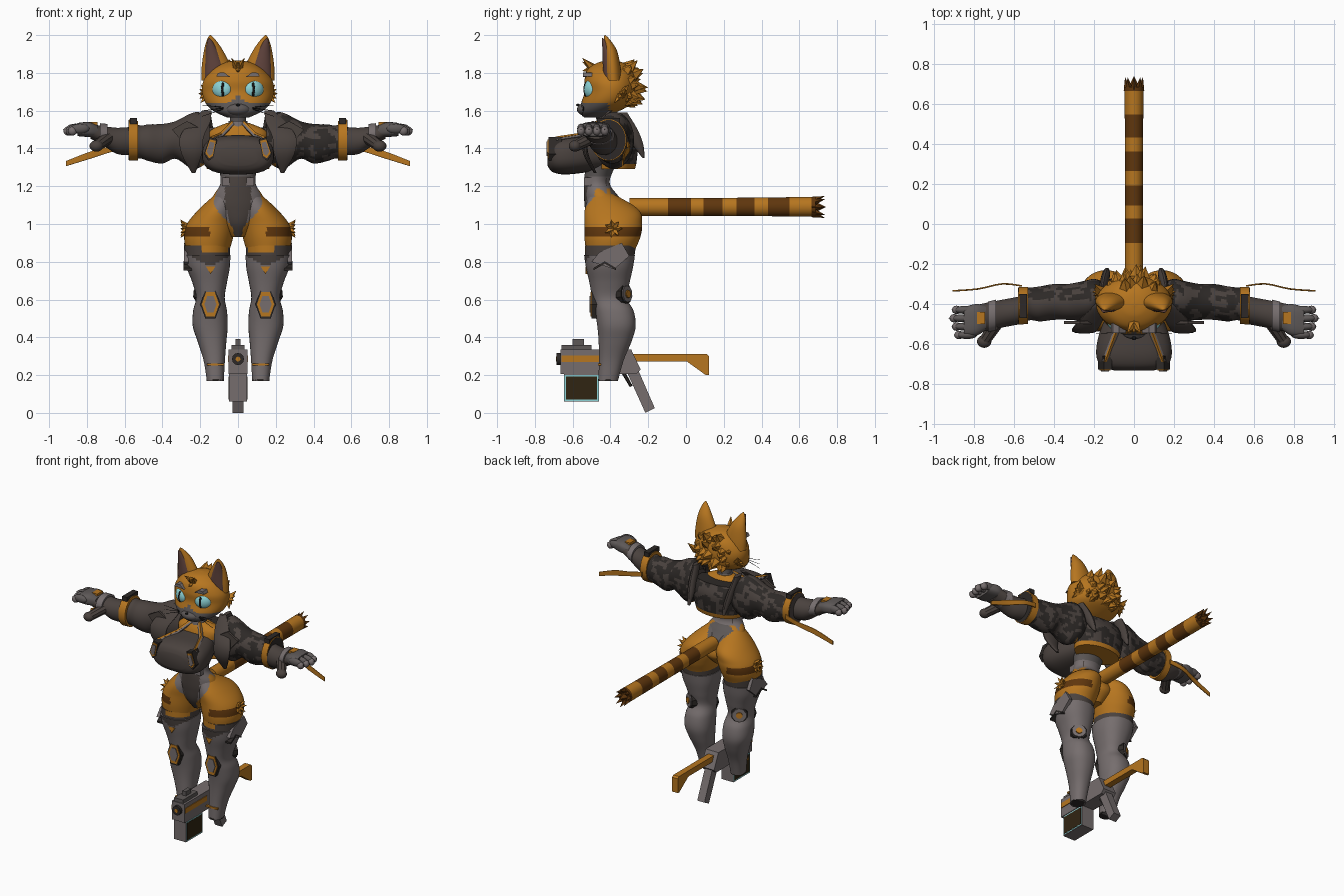
import bpy, bmesh, math, random
from mathutils import Vector, Matrix, noise

if "Cube" in bpy.data.objects:
    bpy.data.objects.remove(bpy.data.objects["Cube"])
random.seed(4)
SIDES = ((1, "left"), (-1, "right"))

COLOURS = {"orange fur": (.47, .18, .014), "brown fur": (.115, .037, .004),
           "charcoal cloth": (.068, .054, .048), "dark camo": (.026, .022, .02),
           "grey armour": (.18, .155, .155), "mid grey": (.11, .098, .096),
           "teal": (.27, .66, .68), "black": (.006, .006, .006),
           "inner ear": (.12, .058, .048), "magazine brown": (.03, .018, .006)}
MATS = {}
for label, rgb in COLOURS.items():
    m = bpy.data.materials.new(label)
    m.use_nodes = True
    m.diffuse_color = (*rgb, 1)
    m.node_tree.nodes["Principled BSDF"].inputs["Base Color"].default_value = (*rgb, 1)
    MATS[label] = m


def finish(name, bm, mat, rule=None):
    """Turn a bmesh into an object, painted by rule and smooth except at sharp edges."""
    bmesh.ops.recalc_face_normals(bm, faces=bm.faces)
    slots = [mat]
    for f in bm.faces:
        f.smooth = True
        c = rule and rule(f.calc_center_median())
        if c:
            if c not in slots:
                slots.append(c)
            f.material_index = slots.index(c)
    for e in bm.edges:
        e.smooth = len(e.link_faces) == 2 and e.calc_face_angle(0) < .6
    me = bpy.data.meshes.new(name)
    bm.to_mesh(me)
    bm.free()
    for c in slots:
        me.materials.append(MATS[c])
    bpy.context.collection.objects.link(bpy.data.objects.new(name, me))


def loft(name, mat, rings, axis="z", s=1, n=24, k=4, p=2, rule=None):
    """Skin through rings (position, centre a, centre b, radius a, radius b)."""
    R = [Vector(r) for r in rings]
    path = []
    for i in range(len(R) - 1):
        a, b, c, d = R[max(i - 1, 0)], R[i], R[i + 1], R[min(i + 2, len(R) - 1)]
        for j in range(k):
            t = j / k
            path.append(.5 * (2 * b + (c - a) * t + (2 * a - 5 * b + 4 * c - d) * t * t
                              + (3 * b - a - 3 * c + d) * t ** 3))
    path.append(R[-1])
    bm, rows = bmesh.new(), []
    for t, ca, cb, ra, rb in path:
        row = []
        for i in range(n):
            w = 2 * math.pi * (i + .5) / n
            x, y = math.cos(w), math.sin(w)
            u = ca + ra * math.copysign(abs(x) ** (2 / p), x)
            v = cb + rb * math.copysign(abs(y) ** (2 / p), y)
            q = {"z": (u, v, t), "y": (u, t, v), "x": (t, u, v)}[axis]
            row.append(bm.verts.new((q[0] * s, q[1], q[2])))
        rows.append(row)
    for lo, hi in zip(rows, rows[1:]):
        for i in range(n):
            bm.faces.new((lo[i], lo[(i + 1) % n], hi[(i + 1) % n], hi[i]))
    bm.faces.new(rows[0])
    bm.faces.new(rows[-1])
    finish(name, bm, mat, rule)


def blob(name, mat, loc, size, turn=0):
    bm = bmesh.new()
    M = Matrix.Translation(loc) @ Matrix.Rotation(turn, 4, "Z") @ Matrix.Diagonal((*size, 1))
    bmesh.ops.create_uvsphere(bm, u_segments=24, v_segments=14, radius=1, matrix=M)
    finish(name, bm, mat)


def prism(name, mat, pts, d0, d1, axis="x", s=1):
    """Extrude an outline between two depths along x or y."""
    bm = bmesh.new()
    ends = [[bm.verts.new((d * s, u, v) if axis == "x" else (u * s, d, v)) for u, v in pts]
            for d in (d0, d1)]
    for e in ends:
        bm.faces.new(e)
    for i in range(len(pts)):
        j = (i + 1) % len(pts)
        bm.faces.new((ends[0][i], ends[0][j], ends[1][j], ends[1][i]))
    finish(name, bm, mat)


def box(name, mat, x0, x1, y0, y1, z0, z1, s=1):
    prism(name, mat, [(y0, z0), (y1, z0), (y1, z1), (y0, z1)], x0, x1, "x", s)


def rods(name, mat, items, n=6):
    """Tapered rods (start, end, radius, end radius) joined in one object."""
    bm = bmesh.new()
    for a, b, r0, r1 in items:
        a, b = Vector(a), Vector(b)
        M = Matrix.Translation((a + b) / 2) @ (b - a).to_track_quat("Z", "Y").to_matrix().to_4x4()
        bmesh.ops.create_cone(bm, cap_ends=True, segments=n, radius1=r0, radius2=r1,
                              depth=(b - a).length, matrix=M)
    finish(name, bm, mat)


def hexagon(u, v, a, b):
    return [(u - a, v), (u - a * .5, v - b), (u + a * .5, v - b),
            (u + a, v), (u + a * .5, v + b), (u - a * .5, v + b)]


# Paint rules
def camo(c):
    if c.z < 1.32 and abs(c.x) < .2:
        return "orange fur"
    if (c.x > 0 or c.y > -.38) and noise.noise(Vector((c.x * 24, c.y * 24, c.z * 32))) > -.05:
        return "dark camo"


def suit(c):
    x, w = abs(c.x), .018 + (c.z - .94) * .34
    if c.z > 1.44:
        return "orange fur"
    if c.y < -.42 and .93 < c.z < 1.25 and x < min(w, .07):
        return "charcoal cloth"
    if c.z > 1.19:
        return "grey armour" if c.z < 1.25 else "mid grey"
    if c.y < -.42 and 1 < c.z and x < w + .05 * math.sin((c.z - 1) / .19 * math.pi):
        return "grey armour"
    if c.y > -.4 and c.z > 1.06 and x < .01 + (c.z - 1.06) * .8:
        return "mid grey"


def thigh_paint(c):
    if .935 < c.z < .985 and abs(c.x) > .15:
        return "brown fur"
    return suit(c)


def boot_paint(c):
    if c.y < -.44 and c.z > .77 + abs(abs(c.x) - .145) * .6:
        return "charcoal cloth"


def band_paint(c):
    if c.y < -.46 and abs(c.x) < .19 and c.z > .85:
        return "orange fur"


def face_paint(c):
    if c.y < -.41 and c.z < 1.64 + max(0, .04 - abs(c.x) * .8):
        return "mid grey"


def tail_paint(c):
    if c.y > .665 or any(a < c.y < a + w for a, w in ((-.095, .125), (.095, .095), (.27, .095), (.435, .11))):
        return "brown fur"


# Head and face
loft("head", "orange fur", [(1.565, 0, -.49, .06, .05), (1.595, 0, -.46, .125, .1),
     (1.64, 0, -.42, .172, .135), (1.7, 0, -.4, .19, .137), (1.76, 0, -.4, .182, .138),
     (1.82, 0, -.4, .135, .12), (1.855, 0, -.4, .07, .065), (1.865, 0, -.4, .01, .01)],
     n=48, k=9, rule=face_paint)
blob("muzzle", "mid grey", (0, -.525, 1.607), (.068, .052, .036))
blob("nose", "black", (0, -.572, 1.63), (.011, .01, .007))
ear = [(1.76, .112, -.385, .082, .045), (1.83, .115, -.39, .078, .044), (1.92, .13, -.4, .05, .034),
       (1.98, .143, -.42, .02, .014), (2, .147, -.43, .002, .002)]
for s, side in SIDES:
    loft(side + "_ear", "orange fur", ear, s=s)
    loft(side + "_inner_ear", "inner ear", [(z - .015, x + .006, y - .013, a * .74, b * .85)
         for z, x, y, a, b in ear], s=s)
    blob(side + "_eye_rim", "black", (s * .085, -.492, 1.713), (.063, .034, .06), s * .55)
    blob(side + "_eye", "teal", (s * .083, -.498, 1.713), (.058, .04, .054), s * .5)
    blob(side + "_pupil", "black", (s * .08, -.531, 1.713), (.011, .012, .038), s * .4)
    prism(side + "_brow", "grey armour", [(.04, 1.778), (.075, 1.803), (.105, 1.8), (.115, 1.782), (.08, 1.782)],
          -.545, -.47, "y", s)
    rods(side + "_whiskers", "black", [((s * .06, -.54, 1.615), (s * .19, -.55, 1.57 + .03 * i), .0025, .001)
         for i in range(3)])
    rods(side + "_cheek_fluff", "orange fur", [((s * .16, -.34, 1.69), (s * (.21 - .006 * abs(i)), -.34 + .02 * i,
         1.69 + .025 * i), .028, 0) for i in (-2, -1, 0, 1, 2)], 4)
locks = [((0, -.49, 1.82), (x, -.55, 1.83 + z), .028, 0) for x, z in ((0, .03), (-.035, .05), (.035, .05), (0, -.02))]
for i in range(34):
    a, h = random.uniform(-1, 1), random.uniform(-.75, .85)
    d = Vector((math.sin(a) * math.cos(h), math.cos(a) * math.cos(h), math.sin(h)))
    root = Vector((0, -.4, 1.725)) + Vector((d.x * .13, d.y * .1, d.z * .11))
    tip = root + Vector((d.x * .04, d.y * .1, d.z * .07 + random.uniform(-.02, .03)))
    locks.append((root, tip, .055, 0))
rods("hair_tufts", "orange fur", locks, 5)

# Body
loft("neck", "mid grey", [(1.47, 0, -.43, .06, .05), (1.53, 0, -.43, .045, .042), (1.6, 0, -.44, .045, .045)])
loft("collar", "grey armour", [(1.515, 0, -.435, .055, .052), (1.545, 0, -.435, .05, .048)], k=1)
loft("torso", "orange fur", [(.93, 0, -.41, .04, .07), (1, 0, -.4, .11, .12), (1.08, 0, -.42, .15, .115),
     (1.15, 0, -.45, .13, .09), (1.22, 0, -.472, .092, .068), (1.32, 0, -.45, .11, .08),
     (1.42, 0, -.43, .145, .088), (1.49, 0, -.425, .15, .075), (1.535, 0, -.43, .06, .045)],
     n=72, k=12, rule=suit)
loft("chest_top", "charcoal cloth", [(-.44, 0, 1.38, .13, .09), (-.55, 0, 1.37, .175, .1),
     (-.65, 0, 1.365, .19, .103), (-.71, 0, 1.362, .165, .085), (-.733, 0, 1.36, .1, .05)],
     axis="y", n=32, p=2.7)
loft("jacket_back", "charcoal cloth", [(1.29, 0, -.37, .165, .1), (1.34, 0, -.365, .175, .105),
     (1.44, 0, -.36, .2, .105), (1.51, 0, -.36, .17, .075)], n=56, k=9, rule=camo)
loft("tail", "orange fur", [(-.3, 0, 1.09, .045, .047), (.2, 0, 1.09, .045, .049), (.685, 0, 1.092, .048, .052)],
     axis="y", n=20, k=70, rule=tail_paint)
rods("tail_tip", "brown fur", [((.032 * math.cos(a), .67, 1.09 + .035 * math.sin(a)),
     (.045 * math.cos(a), .735, 1.09 + .058 * math.sin(a)), .02, 0)
     for a in [i * math.tau / 8 for i in range(8)]] + [((0, .67, 1.09), (0, .74, 1.09), .035, 0)], 4)

for s, side in SIDES:
    # Straps and buckles over the chest, clips at the waist
    for w, c, lift in ((.015, "grey armour", 0), (.008, "orange fur", .01)):
        rods(side + "_strap_" + c.split()[0], c, [((s * .03, -.47, 1.53 + lift), (s * .09, -.54, 1.468 + lift), w, w),
             ((s * .09, -.54, 1.468 + lift), (s * .145, -.69, 1.445 + lift), w, w)], 4)
    for c, d, r in (("dark camo", 0, 1), ("orange fur", .005, .8), ("grey armour", .01, .6)):
        prism(side + "_buckle_" + c.split()[0], c, [(.145 + u * r, 1.4 + v * r) for u, v in
              ((-.035, .05), (.005, .06), (.035, -.03), (.01, -.065), (-.015, -.05))], -.728 - d, -.66, "y", s)
    box(side + "_waist_clip", "grey armour", .045, .085, -.54, -.49, 1.2, 1.245, s)
    # Jacket sleeve, lapels and cuff
    loft(side + "_sleeve", "charcoal cloth", [(.15, -.37, 1.44, .08, .1), (.2, -.375, 1.445, .1, .145),
         (.25, -.385, 1.44, .1, .145), (.33, -.39, 1.445, .09, .1), (.4, -.39, 1.425, .09, .105),
         (.47, -.4, 1.43, .088, .098), (.52, -.4, 1.435, .082, .088), (.58, -.41, 1.445, .09, .106)],
         axis="x", s=s, n=40, k=8, rule=camo)
    loft(side + "_front_lapel", "charcoal cloth", [(1.6, .165, -.4, .025, .012), (1.54, .2, -.46, .055, .012),
         (1.46, .245, -.525, .065, .014), (1.37, .245, -.53, .055, .014), (1.27, .235, -.48, .01, .008)], s=s, n=12)
    prism(side + "_lapel_wing", "charcoal cloth", [(.19, 1.5), (.27, 1.545), (.35, 1.5), (.28, 1.42), (.23, 1.4)],
          -.5, -.485, "y", s)
    loft(side + "_rear_lapel", "charcoal cloth", [(1.59, .16, -.35, .015, .04), (1.5, .15, -.295, .02, .04),
         (1.42, .14, -.255, .02, .03), (1.35, .135, -.225, .01, .006)], s=s, n=12)
    loft(side + "_cuff_band", "orange fur", [(.53, -.407, 1.441, .093, .105), (.578, -.41, 1.445, .095, .11)],
         axis="x", s=s, k=1, n=32)
    box(side + "_cuff_buckle", "dark camo", .535, .573, -.47, -.35, 1.53, 1.56, s)
    loft(side + "_hanging_strap", "orange fur", [(.56, -.31, 1.42, .004, .016), (.66, -.3, 1.4, .004, .016),
         (.78, -.325, 1.365, .004, .019), (.91, -.335, 1.32, .004, .014)], axis="x", s=s, p=6)
    # Forearm and hand
    loft(side + "_forearm", "charcoal cloth", [(.56, -.43, 1.44, .07, .075), (.64, -.445, 1.44, .07, .07),
         (.72, -.46, 1.47, .07, .05), (.78, -.475, 1.49, .072, .04)], axis="x", s=s)
    loft(side + "_wrist_band", "grey armour", [(.69, -.455, 1.47, .077, .06), (.73, -.465, 1.478, .077, .056)],
         axis="x", s=s, k=1)
    box(side + "_hand_plate", "orange fur", .745, .785, -.5, -.44, 1.525, 1.54, s)
    loft(side + "_palm", "mid grey", [(.74, -.47, 1.49, .06, .03), (.79, -.48, 1.5, .08, .04),
         (.85, -.49, 1.5, .075, .035)], axis="x", s=s, p=3)
    rods(side + "_thumb", "charcoal cloth", [((s * .69, -.5, 1.455), (s * .745, -.58, 1.415), .034, .03)], 10)
    blob(side + "_thumb_tip", "charcoal cloth", (s * .75, -.588, 1.413), (.036, .032, .03))
    for i in range(4):
        y, x = -.43 - .042 * i, .9 - .012 * abs(i - 1)
        blob(f"{side}_finger_{i + 1}", "mid grey", (s * (x - .04), y, 1.505), (.05, .02, .026))
        blob(f"{side}_fingertip_{i + 1}", "grey armour", (s * x, y, 1.492), (.024, .021, .024))
        rods(f"{side}_claw_{i + 1}", "dark camo", [((s * x, y, 1.505), (s * (x + .028), y, 1.5), .012, 0)])
    # Legs and armoured boots
    loft(side + "_thigh", "orange fur", [(1.17, .06, -.455, .045, .05), (1.08, .105, -.395, .1, .14),
         (1, .14, -.385, .13, .153), (.93, .155, -.39, .13, .148), (.86, .16, -.4, .115, .13),
         (.8, .16, -.405, .1, .12)], s=s, n=72, k=14, rule=thigh_paint)
    rods(side + "_thigh_fluff", "orange fur", [((s * .265, -.385, .975), (s * .305, -.385 + .05 * math.cos(a),
         .975 + .05 * math.sin(a)), .026, 0) for a in [i * math.tau / 7 for i in range(7)]], 4)
    loft(side + "_stocking_band", "charcoal cloth", [(.815, .162, -.405, .118, .13), (.885, .163, -.4, .122, .135)],
         s=s, n=64, k=8, rule=band_paint)
    loft(side + "_boot", "grey armour", [(.835, .162, -.405, .122, .135), (.77, .158, -.405, .115, .125),
         (.69, .15, -.405, .092, .107), (.61, .146, -.405, .076, .092), (.54, .148, -.38, .09, .103),
         (.46, .147, -.368, .093, .102), (.38, .138, -.375, .077, .088), (.28, .126, -.395, .057, .066),
         (.17, .12, -.412, .045, .052)], s=s, n=32, k=6, p=2.3, rule=boot_paint)
    prism(side + "_boot_flare", "grey armour", [(-.5, .8), (-.46, .85), (-.34, .9), (-.3, .83), (-.38, .76)],
          .262, .285, "x", s)
    prism(side + "_boot_chevron", "dark camo", [(-.49, .755), (-.43, .79), (-.37, .755), (-.37, .767), (-.43, .803),
          (-.49, .767)], .2, .288, "x", s)
    prism(side + "_front_notch", "orange fur", [(.12, .775), (.17, .775), (.145, .735)], -.532, -.5, "y", s)
    for mat, r, d in (("dark camo", .054, 0), ("orange fur", .046, .005), ("grey armour", .032, .01)):
        prism(side + "_knee_guard_" + mat.split()[0], mat, hexagon(.146, .575, r, r * 1.4), -.5 - d, -.45, "y", s)
    for mat, r, d in (("dark camo", .056, 0), ("grey armour", .047, .006), ("orange fur", .022, .012)):
        rods(side + "_knee_joint_" + mat.split()[0], mat,
             [((s * .15, -.38, .625), (s * (.195 + d * .6), -.315 + d, .63), r, r * .95)], 10)
    box(side + "_ankle_stripe", "orange fur", .075, .165, -.467, -.45, .25, .262, s)
    loft(side + "_sole", "dark camo", [(.17, .12, -.412, .047, .054), (.18, .12, -.412, .047, .054)], s=s, k=1, n=16)

# Prop weapon standing between the boots
prism("weapon_body", "grey armour", [(-.665, .205), (-.265, .205), (-.24, .23), (-.29, .335), (-.665, .335)], -.05, .05)
box("weapon_rail", "mid grey", -.035, .035, -.66, -.5, .33, .36)
box("weapon_sight", "mid grey", -.014, .014, -.6, -.54, .355, .39)
box("weapon_stripe", "orange fur", -.054, .054, -.66, -.42, .27, .305)
rods("weapon_muzzle", "dark camo", [((0, -.685, .285), (0, -.64, .285), .032, .032)], 12)
rods("weapon_bore", "orange fur", [((0, -.688, .285), (0, -.68, .285), .013, .013)], 12)
box("magazine", "grey armour", -.047, .047, -.645, -.46, .06, .21)
for s, side in SIDES:
    box(side + "_magazine_edge", "teal", .045, .0485, -.642, -.463, .064, .2, s)
    box(side + "_magazine_panel", "magazine brown", .045, .05, -.635, -.47, .071, .193, s)
prism("weapon_grip", "grey armour", [(-.31, .21), (-.25, .22), (-.165, .025), (-.215, 0)], -.028, .028)
rods("weapon_trigger", "dark camo", [((0, -.33, .21), (0, -.29, .14), .01, .008)])
prism("weapon_stock", "orange fur", [(-.29, .272), (.005, .272), (.105, .2), (.122, .2), (.122, .3), (.11, .312),
      (-.29, .312)], -.022, .022)
